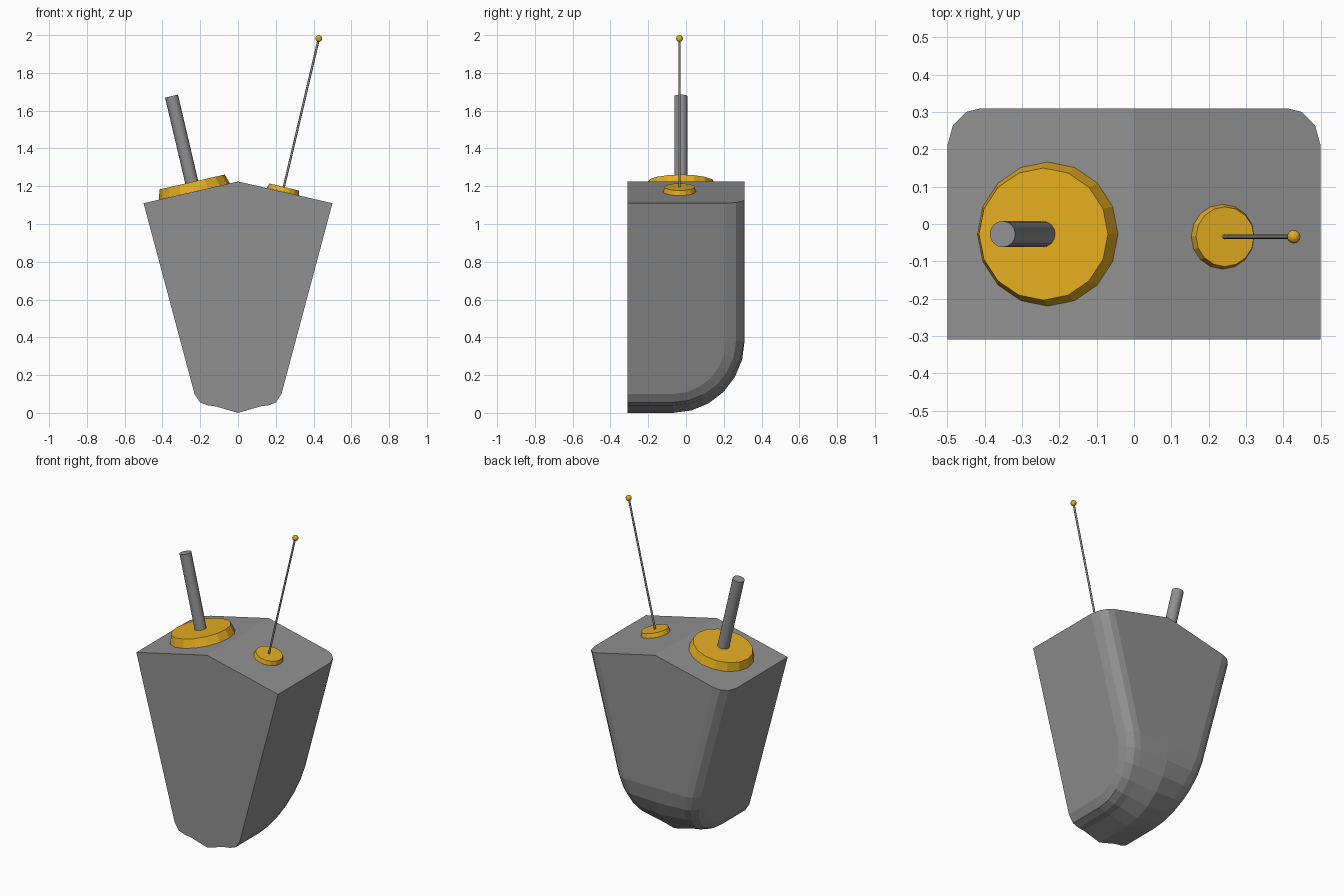
import bpy, bmesh
from math import sin, cos, pi
from mathutils import Vector

if "Cube" in bpy.data.objects:
    bpy.data.objects.remove(bpy.data.objects["Cube"])

gold = bpy.data.materials.new("gold")
gold.diffuse_color = (0.78, 0.42, 0.015, 1)
gold.use_nodes = True
gold.node_tree.nodes["Principled BSDF"].inputs["Base Color"].default_value = gold.diffuse_color
grey = bpy.data.materials.new("dark_grey")
grey.diffuse_color = (0.28, 0.28, 0.28, 1)
grey.use_nodes = True
grey.node_tree.nodes["Principled BSDF"].inputs["Base Color"].default_value = grey.diffuse_color


def add_object(name, bm, mat):
    bmesh.ops.recalc_face_normals(bm, faces=bm.faces)
    me = bpy.data.meshes.new(name)
    bm.to_mesh(me)
    bm.free()
    ob = bpy.data.objects.new(name, me)
    bpy.context.collection.objects.link(ob)
    me.materials.append(mat)
    return ob


def rod(name, a, b, r1, r2, sides, mat, smooth=False):
    a, b = Vector(a), Vector(b)
    bm = bmesh.new()
    bmesh.ops.create_cone(bm, cap_ends=True, segments=sides, radius1=r1,
                          radius2=r2, depth=(b - a).length)
    ob = add_object(name, bm, mat)
    # tilt about y only, so the polygon corners stay on the axes
    ob.rotation_euler = Vector((0, 0, 1)).rotation_difference(b - a).to_euler()
    ob.location = (a + b) / 2
    if smooth:
        for p in ob.data.polygons:
            p.use_smooth = len(p.vertices) == 4
    return ob


# body: cross-sections swept along the bottom, round the curve and up the back
FRONT, BACK, R = -0.31, 0.31, 0.38
CY = BACK - R
top_z = lambda x: 1.225 - 0.23 * abs(x)
half_width = lambda z: 0.23 + (z - 0.1) * 0.267
# (inset at the back, inset at the bottom, depth at the back, depth at the bottom)
BEVEL = [(0, 0, 0.1, 0.1), (0.015, 0.03, 0.045, 0.055),
         (0.05, 0.07, 0.01, 0.04), (0.09, 0.11, 0, 0.035)]
stations = [(FRONT, 0)] + [(CY, i * pi / 12) for i in range(7)] + [(None, pi / 2)]

bm = bmesh.new()
rings = []
for y0, t in stations:
    at_top = y0 is None
    w = 0.5 if at_top else half_width(R - (R - 0.1) * cos(t))
    k = cos(t)
    half = []
    for e0, e1, d0, d1 in BEVEL:
        half.append((w - e0 - (e1 - e0) * k, d0 + (d1 - d0) * k))
    section = half + [(0, 0)] + [(-x, d) for x, d in reversed(half)]
    ring = []
    for x, d in section:
        y = (CY if at_top else y0) + (R - d) * sin(t)
        z = top_z(x) if at_top else R - (R - d) * cos(t)
        ring.append(bm.verts.new((x, y, z)))
    rings.append(ring)
for a, b in zip(rings, rings[1:]):
    for i in range(8):
        bm.faces.new((a[i], a[i + 1], b[i + 1], b[i]))
right, mid, left = [bm.verts.new((x, FRONT, top_z(x))) for x in (0.5, 0, -0.5)]
last = rings[-1]
bm.faces.new(rings[0] + [left, mid, right])
bm.faces.new([r[0] for r in rings] + [right])
bm.faces.new([r[8] for r in rings] + [left])
bm.faces.new(last[:5] + [mid, right])
bm.faces.new(last[4:] + [left, mid])
add_object("body", bm, grey)

# control stick and its collar on the left slope
Y1 = -0.027
rod("stick_collar", (-0.231, Y1, 1.172), (-0.2425, Y1, 1.2225), 0.193, 0.177, 16, gold)
rod("stick", (-0.24, Y1, 1.2), (-0.352, Y1, 1.677), 0.035, 0.035, 16, grey, True)

# antenna with collar and tip ball on the right slope
Y2 = -0.034
rod("antenna_collar", (0.238, Y2, 1.171), (0.244, Y2, 1.196), 0.087, 0.08, 16, gold)
rod("antenna", (0.24, Y2, 1.185), (0.428, Y2, 1.982), 0.006, 0.006, 8, grey, True)
bm = bmesh.new()
bmesh.ops.create_uvsphere(bm, u_segments=12, v_segments=8, radius=0.018)
ball = add_object("antenna_tip", bm, gold)
ball.location = (0.428, Y2, 1.982)
